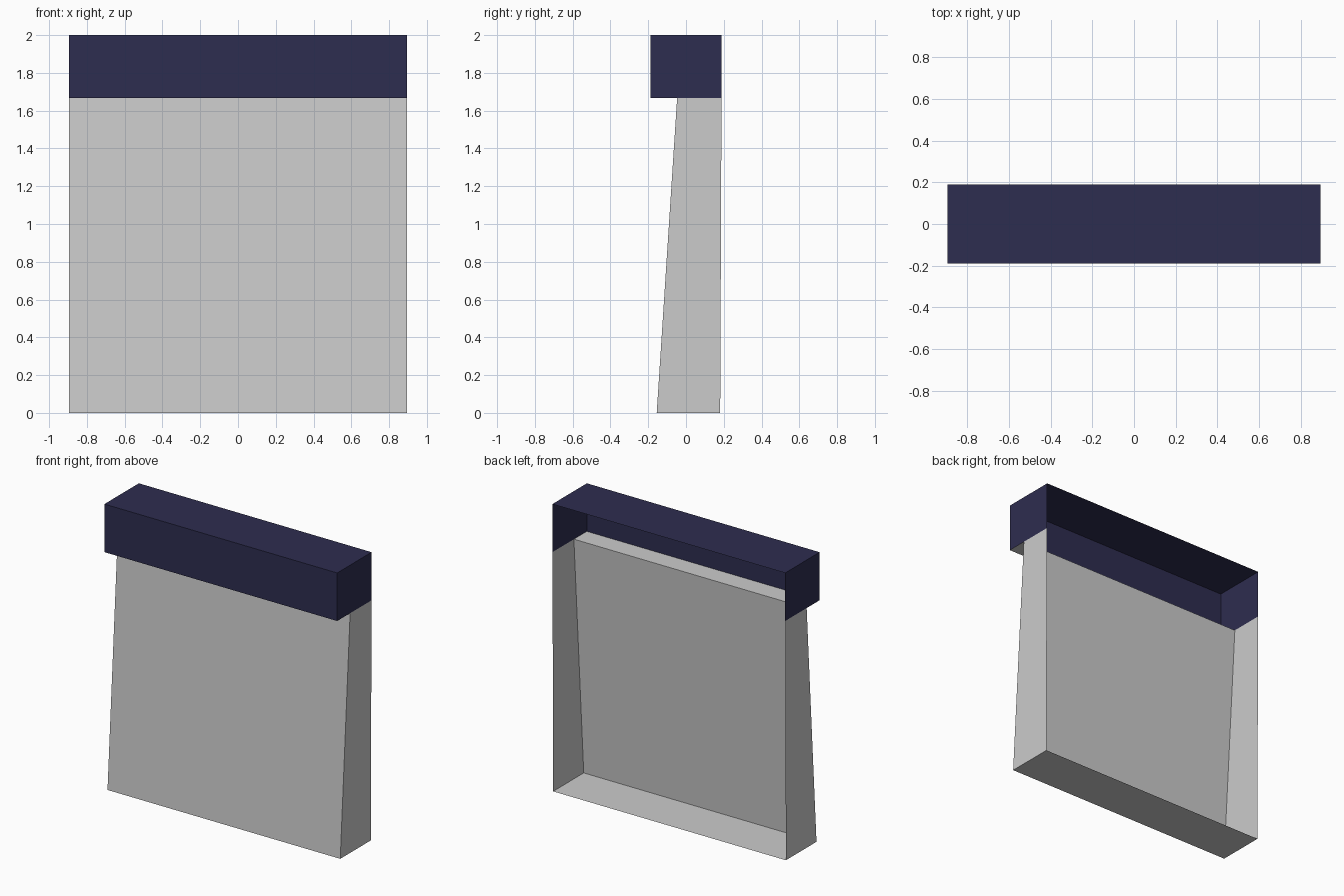
import bpy, bmesh

if "Cube" in bpy.data.objects:
    bpy.data.objects.remove(bpy.data.objects["Cube"])

HALF_WIDTH = 0.895


def open_shell(name, profile, open_edges, color=None):
    """Sweep a closed (y, z) profile across x with end caps, leaving some profile edges open."""
    bm = bmesh.new()
    left = [bm.verts.new((-HALF_WIDTH, y, z)) for y, z in profile]
    right = [bm.verts.new((HALF_WIDTH, y, z)) for y, z in profile]
    n = len(profile)
    walls = []
    for i in range(n):
        j = (i + 1) % n
        walls.append(bm.faces.new((left[i], left[j], right[j], right[i])))
    bm.faces.new(left)
    bm.faces.new(right)
    bmesh.ops.recalc_face_normals(bm, faces=bm.faces)
    bmesh.ops.delete(bm, geom=[walls[i] for i in open_edges], context='FACES_ONLY')
    mesh = bpy.data.meshes.new(name)
    bm.to_mesh(mesh)
    bm.free()
    obj = bpy.data.objects.new(name, mesh)
    bpy.context.collection.objects.link(obj)
    if color:
        mat = bpy.data.materials.new(name + "_paint")
        mat.diffuse_color = color
        mat.use_nodes = True
        mat.node_tree.nodes["Principled BSDF"].inputs["Base Color"].default_value = mat.diffuse_color
        mesh.materials.append(mat)
    return obj


# Header: top, front and ends; open at the back and towards the panel below
open_shell("header_box",
           [(0.189, 2.0), (-0.189, 2.0), (-0.189, 1.666), (0.189, 1.666)],
           open_edges=(2, 3), color=(0.027, 0.026, 0.08, 1))

# Body: leaning front panel, tapered sides and floor; open at the top and back
open_shell("body_panel",
           [(0.188, 1.666), (-0.047, 1.666), (-0.155, 0.0), (0.181, 0.0)],
           open_edges=(0, 3))

# Ledge: underside of the header overhang in front of the panel
bm = bmesh.new()
bm.faces.new([bm.verts.new((x, y, 1.666)) for x, y in (
    (-HALF_WIDTH, -0.189), (-HALF_WIDTH, -0.047),
    (HALF_WIDTH, -0.047), (HALF_WIDTH, -0.189))])
ledge_mesh = bpy.data.meshes.new("header_ledge")
bm.to_mesh(ledge_mesh)
bm.free()
bpy.context.collection.objects.link(bpy.data.objects.new("header_ledge", ledge_mesh))
